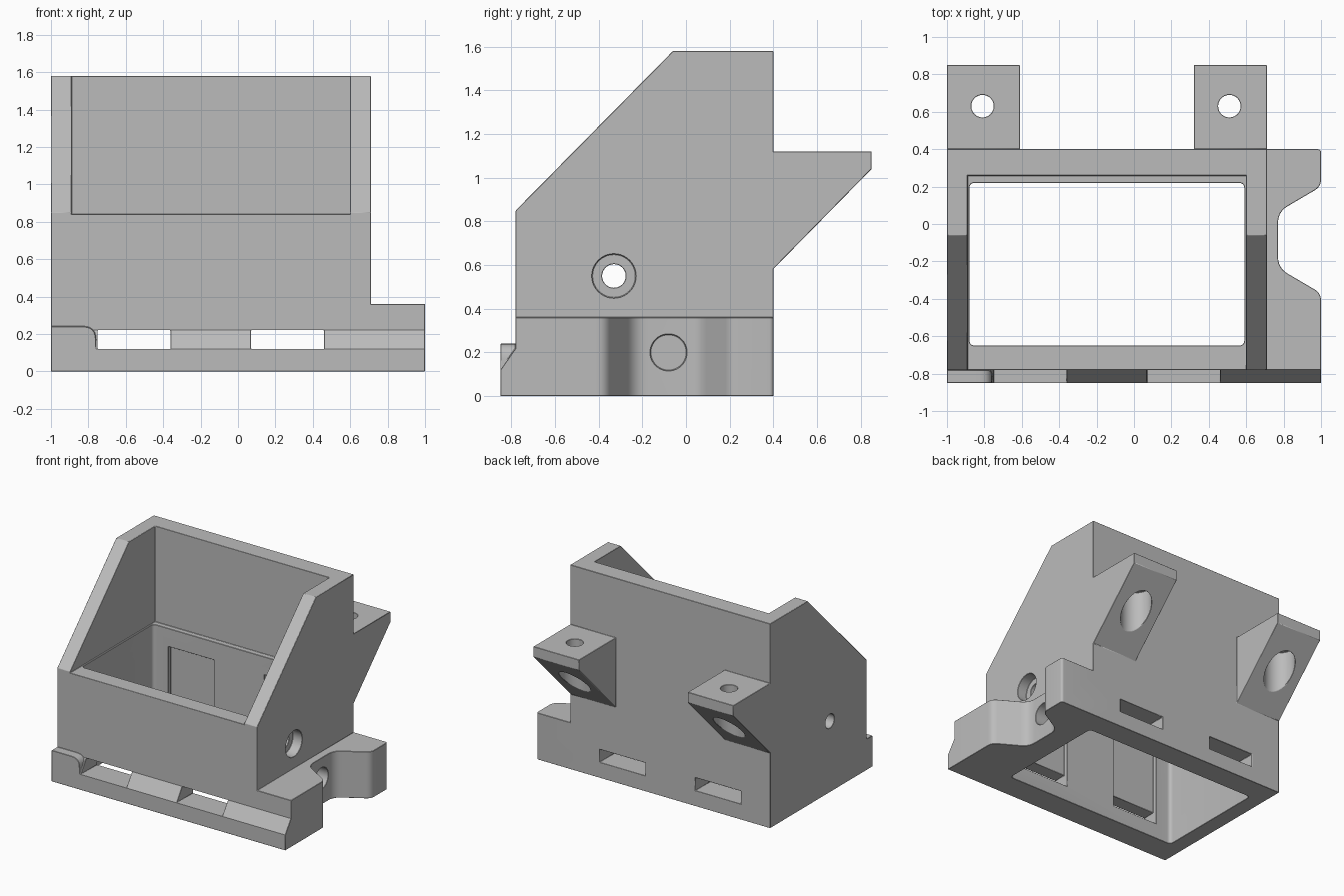
import bpy, bmesh, math
from mathutils import Vector

cube = bpy.data.objects.get("Cube")
if cube:
    bpy.data.objects.remove(cube, do_unlink=True)

grey = bpy.data.materials.new("plain grey")
grey.use_nodes = True
COLOUR = (0.5, 0.5, 0.5, 1)
grey.diffuse_color = COLOUR
grey.node_tree.nodes["Principled BSDF"].inputs["Base Color"].default_value = COLOUR


def prism(name, axis, outline, low, high):
    """Extrude a 2D outline along one axis; outline uses the other two in order."""
    def point(p, t):
        c = list(p)
        c.insert("xyz".index(axis), t)
        return Vector(c)
    bm = bmesh.new()
    bottom = [bm.verts.new(point(p, low)) for p in outline]
    top = [bm.verts.new(point(p, high)) for p in outline]
    bm.faces.new(bottom)
    bm.faces.new(top)
    n = len(outline)
    for i in range(n):
        j = (i + 1) % n
        bm.faces.new((bottom[i], bottom[j], top[j], top[i]))
    bmesh.ops.recalc_face_normals(bm, faces=bm.faces)
    mesh = bpy.data.meshes.new(name)
    bm.to_mesh(mesh)
    bm.free()
    ob = bpy.data.objects.new(name, mesh)
    bpy.context.collection.objects.link(ob)
    mesh.materials.append(grey)
    return ob


def rect(a0, a1, b0, b1):
    return [(a0, b0), (a1, b0), (a1, b1), (a0, b1)]


def circle(a, b, r, n=40):
    return [(a + r * math.cos(math.tau * i / n), b + r * math.sin(math.tau * i / n))
            for i in range(n)]


def rounded(corners, steps=6):
    """Round each (a, b, cut) corner with a curve starting cut away from it."""
    out = []
    n = len(corners)
    for i, (a, b, cut) in enumerate(corners):
        p = Vector((a, b))
        if not cut:
            out.append(p)
            continue
        s = p + (Vector(corners[i - 1][:2]) - p).normalized() * cut
        e = p + (Vector(corners[(i + 1) % n][:2]) - p).normalized() * cut
        for k in range(steps + 1):
            t = k / steps
            out.append(s * (1 - t) ** 2 + p * 2 * t * (1 - t) + e * t * t)
    return out


def combine(target, tool, operation):
    bpy.context.view_layer.objects.active = target
    mod = target.modifiers.new("combine", "BOOLEAN")
    mod.operation = operation
    mod.solver = "EXACT"
    mod.object = tool
    bpy.ops.object.modifier_apply(modifier=mod.name)
    bpy.data.objects.remove(tool, do_unlink=True)


# Main box with sloping cheeks
body = prism("holder_body", "x",
             [(-.78, 0), (.4, 0), (.4, 1.58), (-.06, 1.58), (-.78, .85)], -1, .71)

# Front sill, corner stop and notched side lug
solids = [
    prism("front_sill", "x",
          [(-.7, 0), (-.85, 0), (-.85, .12), (-.78, .22), (-.7, .22)], -1, 1),
    prism("corner_stop", "y",
          rounded([(-1, 0, 0), (-.76, 0, 0), (-.76, .24, .07), (-1, .24, 0)]), -.85, -.7),
    prism("side_lug", "z",
          rounded([(.6, -.78, 0), (1, -.78, 0), (1, -.37, .04), (.77, -.235, .06),
                   (.77, .065, .06), (1, .2, .04), (1, .4, .02), (.6, .4, 0)]), 0, .36),
]

# Rear mounting brackets
for x0, x1 in ((-1, -.61), (.32, .71)):
    solids.append(prism("rear_bracket", "x",
                        [(.3, .48), (.85, 1.04), (.85, 1.12), (.3, 1.12)], x0, x1))
for ob in solids:
    combine(body, ob, "UNION")

# Open top pocket and the rounded well through the floor
cutters = [
    prism("top_pocket", "z", rect(-.89, .6, -1, .26), .84, 1.8),
    prism("well", "z", rounded([(-.88, -.65, .03), (.59, -.65, .03),
                                (.59, .22, .03), (-.88, .22, .03)]), -.1, .9),
]

# Strap slots through front and back, with shallow recesses inside
for x0, x1 in ((-.75, -.36), (.07, .46)):
    cutters.append(prism("strap_slot", "y", rect(x0, x1, .12, .22), -1, .6))
    cutters.append(prism("strap_recess", "y", rect(x0, x1, .12, .7), -.68, .25))

# Bracket screw holes, counterbored from below
for x in (-.81, .51):
    cutters.append(prism("screw_hole", "z", circle(x, .63, .06), .5, 1.3))
    cutters.append(prism("screw_counterbore", "z", circle(x, .63, .11), .5, 1.03))

# Cross pin hole with counterbore, and blind lug hole
cutters += [
    prism("pin_hole", "x", circle(-.33, .55, .054), -1.2, 1.2),
    prism("pin_counterbore", "x", circle(-.33, .55, .1), .63, 1.2),
    prism("lug_hole", "x", circle(-.08, .2, .083), .64, 1.2),
]
for ob in cutters:
    combine(body, ob, "DIFFERENCE")

# Clean up, then break the sharp edges slightly
bm = bmesh.new()
bm.from_mesh(body.data)
bmesh.ops.remove_doubles(bm, verts=bm.verts, dist=.0005)
bmesh.ops.dissolve_limit(bm, angle_limit=.01, verts=bm.verts, edges=bm.edges)
bm.to_mesh(body.data)
bm.free()
bevel = body.modifiers.new("edge_break", "BEVEL")
bevel.width = .008
bevel.segments = 1
bevel.limit_method = "ANGLE"
bevel.angle_limit = math.radians(35)

bpy.ops.object.select_all(action="DESELECT")
body.select_set(True)
bpy.context.view_layer.objects.active = body
bpy.ops.object.shade_smooth_by_angle(angle=math.radians(25))
